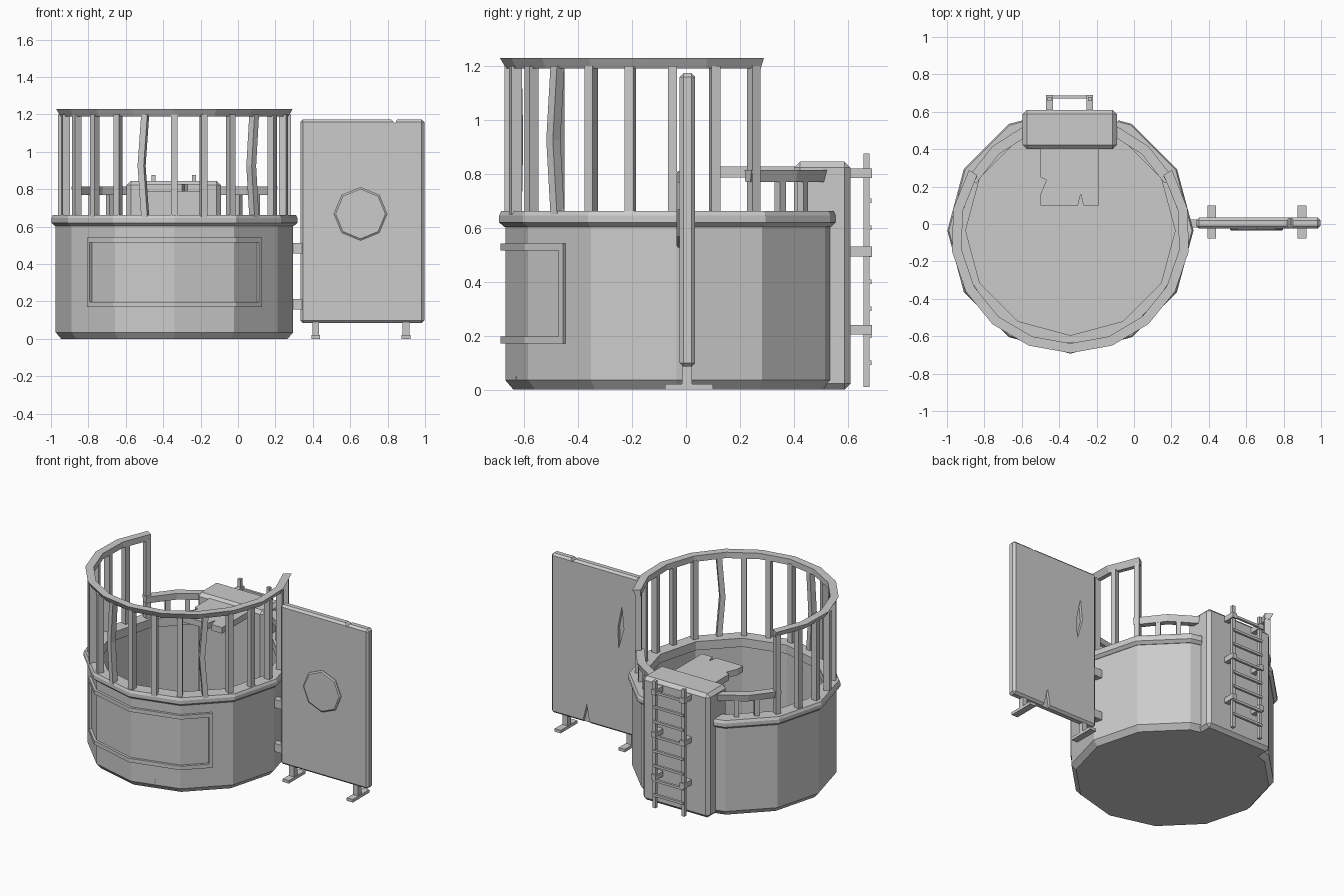
import bpy, bmesh
from math import cos, sin, radians
from mathutils import Vector

if "Cube" in bpy.data.objects:
    bpy.data.objects.remove(bpy.data.objects["Cube"])

CX, TY, CY = -0.34, -0.035, -0.05   # tank centre x / y, cage centre y


def finish(name, bm):
    bmesh.ops.remove_doubles(bm, verts=bm.verts, dist=1e-5)
    bmesh.ops.recalc_face_normals(bm, faces=bm.faces)
    me = bpy.data.meshes.new(name)
    bm.to_mesh(me)
    bm.free()
    ob = bpy.data.objects.new(name, me)
    bpy.context.collection.objects.link(ob)
    return ob


def loft(name, rings, closed=False):
    """Skin closed cross-sections, capping the ends unless the path is closed."""
    bm = bmesh.new()
    vs = [[bm.verts.new(p) for p in ring] for ring in rings]
    n = len(rings[0])
    pairs = list(zip(vs, vs[1:])) + ([(vs[-1], vs[0])] if closed else [])
    for a, b in pairs:
        for i in range(n):
            j = (i + 1) % n
            bm.faces.new((a[i], a[j], b[j], b[i]))
    if not closed:
        bm.faces.new(vs[0])
        bm.faces.new(vs[-1])
    return finish(name, bm)


def sweep(name, profile, angles, cy, facet=False, closed=False):
    """Sweep an (r, z) profile round the tank; facet keeps points on the 12-gon."""
    rings = []
    for a in angles:
        f = cos(radians(15)) / cos(radians(a % 30 - 15)) if facet else 1
        rings.append([(CX + r * f * cos(radians(a)), cy + r * f * sin(radians(a)), z)
                      for r, z in profile])
    return loft(name, rings, closed)


def box(name, x, y, z, bevel=0):
    bm = bmesh.new()
    bmesh.ops.create_cube(bm, size=1)
    for v in bm.verts:
        v.co = [lo + (c + 0.5) * (hi - lo) for c, (lo, hi) in zip(v.co, (x, y, z))]
    if bevel:
        bmesh.ops.bevel(bm, geom=bm.edges[:], offset=bevel, segments=1, affect='EDGES')
    return finish(name, bm)


def post(name, angle, r, cy, z0, z1, w=0.034, d=0.04, bend=0):
    """Upright bar turned to face the tank centre, optionally bent midway."""
    out = Vector((cos(radians(angle)), sin(radians(angle)), 0))
    tan = Vector((-out.y, out.x, 0))
    rings = []
    for t in (0, 0.5, 1):
        c = Vector((CX, cy, z0 + t * (z1 - z0))) + out * r
        if t == 0.5:
            c += tan * bend
        rings.append([c + out * d / 2 * i + tan * w / 2 * j
                      for i, j in ((-1, -1), (1, -1), (1, 1), (-1, 1))])
    return loft(name, rings)


def gouge(target, outline, y0, y1):
    """Cut a chip, drawn in x/z and pushed through y0..y1, out of a part."""
    cutter = loft("chip_cutter", [[(x, y, z) for x, z in outline] for y in (y0, y1)])
    cutter.hide_render = True
    mod = target.modifiers.new("chip", 'BOOLEAN')
    mod.operation, mod.object, mod.solver = 'DIFFERENCE', cutter, 'EXACT'
    bpy.context.view_layer.objects.active = target
    bpy.ops.object.modifier_apply(modifier=mod.name)
    bpy.data.objects.remove(cutter)


# Open twelve-sided tank
tank = sweep("tank", [(0, 0), (0.605, 0), (0.635, 0.035), (0.635, 0.62),
                      (0.57, 0.62), (0.57, 0.05), (0, 0.05)],
             range(0, 360, 30), TY, closed=True)
gouge(tank, [(-0.20, -0.01), (-0.165, 0.17), (-0.145, -0.01)], -0.8, -0.628)

# Tank rim, interrupted by the rear housing
sweep("tank_rim", [(0.638, 0.603), (0.658, 0.62), (0.658, 0.645), (0.65, 0.662),
                   (0.56, 0.662), (0.56, 0.603)],
      [113.4] + list(range(120, 421, 30)) + [426.6], TY, facet=True)

# Window frame wrapped on the front
span = [222, 240, 270, 300, 318]
for part, z in (("bottom", 0.17), ("top", 0.515)):
    sweep("window_frame_" + part, [(0.625, z), (0.652, z), (0.652, z + 0.027),
                                   (0.625, z + 0.027)], span, TY, facet=True)
for part, a in (("left", 222), ("right", 316)):
    sweep("window_frame_" + part, [(0.625, 0.17), (0.652, 0.17), (0.652, 0.54),
                                   (0.625, 0.54)], [a, a + 2], TY, facet=True)

# Safety cage: top ring and bars
sweep("cage_ring", [(0.617, 1.19), (0.64, 1.23), (0.588, 1.23), (0.588, 1.19)],
      [148 + i * 244 / 12 for i in range(13)], CY)
for i in range(17):
    post(f"cage_bar_{i}", 150 + 15 * i, 0.603, CY, 0.65, 1.2,
         bend={7: -0.02, 11: -0.022}.get(i, 0))

# Low rear rails on both sides of the housing
for side, angles in (("right", (28, 48, 67)), ("left", (152, 132, 113))):
    sweep("rear_rail_" + side, [(0.575, 0.77), (0.615, 0.77), (0.625, 0.815), (0.57, 0.815)],
          angles, CY)
    for i, t in enumerate((0.37, 0.68)):
        a = angles[0] + t * (angles[2] - angles[0])
        post(f"rear_post_{side}_{i}", a, 0.592, CY, 0.65, 0.78, 0.03, 0.03)

# Rear housing and chipped drop seat
box("rear_housing", (-0.595, -0.092), (0.40, 0.61), (0, 0.845), 0.022)
seat = [(-0.5, 0.42), (-0.5, 0.25), (-0.468, 0.235), (-0.5, 0.16), (-0.5, 0.1), (-0.30, 0.1),
        (-0.285, 0.16), (-0.27, 0.1), (-0.19, 0.1), (-0.19, 0.42)]
loft("drop_seat", [[(x, y, z) for x, y in seat] for z in (0.787, 0.828)])

# Ladder on the housing
for side, x in (("left", -0.452), ("right", -0.236)):
    box("ladder_rail_" + side, (x - 0.011, x + 0.011), (0.658, 0.68), (0.01, 0.875))
    for i, z in enumerate((0.222, 0.512, 0.802)):
        box(f"ladder_bracket_{side}_{i}", (x - 0.018, x + 0.018), (0.59, 0.69),
            (z - 0.018, z + 0.018))
for i in range(8):
    z = 0.1 + 0.1 * i
    box(f"ladder_rung_{i}", (-0.46, -0.228), (0.672, 0.688), (z - 0.008, z + 0.008))

# Target board with bevelled border and battle-worn back
board = box("target_board", (0.333, 0.996), (-0.024, 0.034), (0.085, 1.173), 0.014)
gouge(board, [(0.70, 0.07), (0.725, 0.21), (0.76, 0.07)], 0.015, 0.1)
gouge(board, [(0.46, 0.95), (0.445, 0.80), (0.485, 0.66), (0.49, 0.80)], 0.015, 0.1)
gouge(board, [(0.84, 1.153), (0.86, 1.19), (0.80, 1.19)], -0.1, 0.1)

# Octagonal bullseye
loft("bullseye", [[(0.655 + r * cos(radians(45 * k)), y, 0.668 + r * sin(radians(45 * k)))
                   for k in range(8)] for r, y in ((0.142, -0.015), (0.142, -0.03), (0.133, -0.036))])

# Board legs, feet and links to the tank
for i, x in enumerate((0.415, 0.898)):
    box(f"board_leg_{i}", (x - 0.018, x + 0.018), (-0.015, 0.022), (0.01, 0.1))
    box(f"board_foot_{i}", (x - 0.023, x + 0.023), (-0.078, 0.1), (0, 0.02))
for i, z in enumerate((0.185, 0.485)):
    box(f"board_link_{i}", (0.26, 0.35), (-0.02, 0.025), (z - 0.028, z + 0.028))
